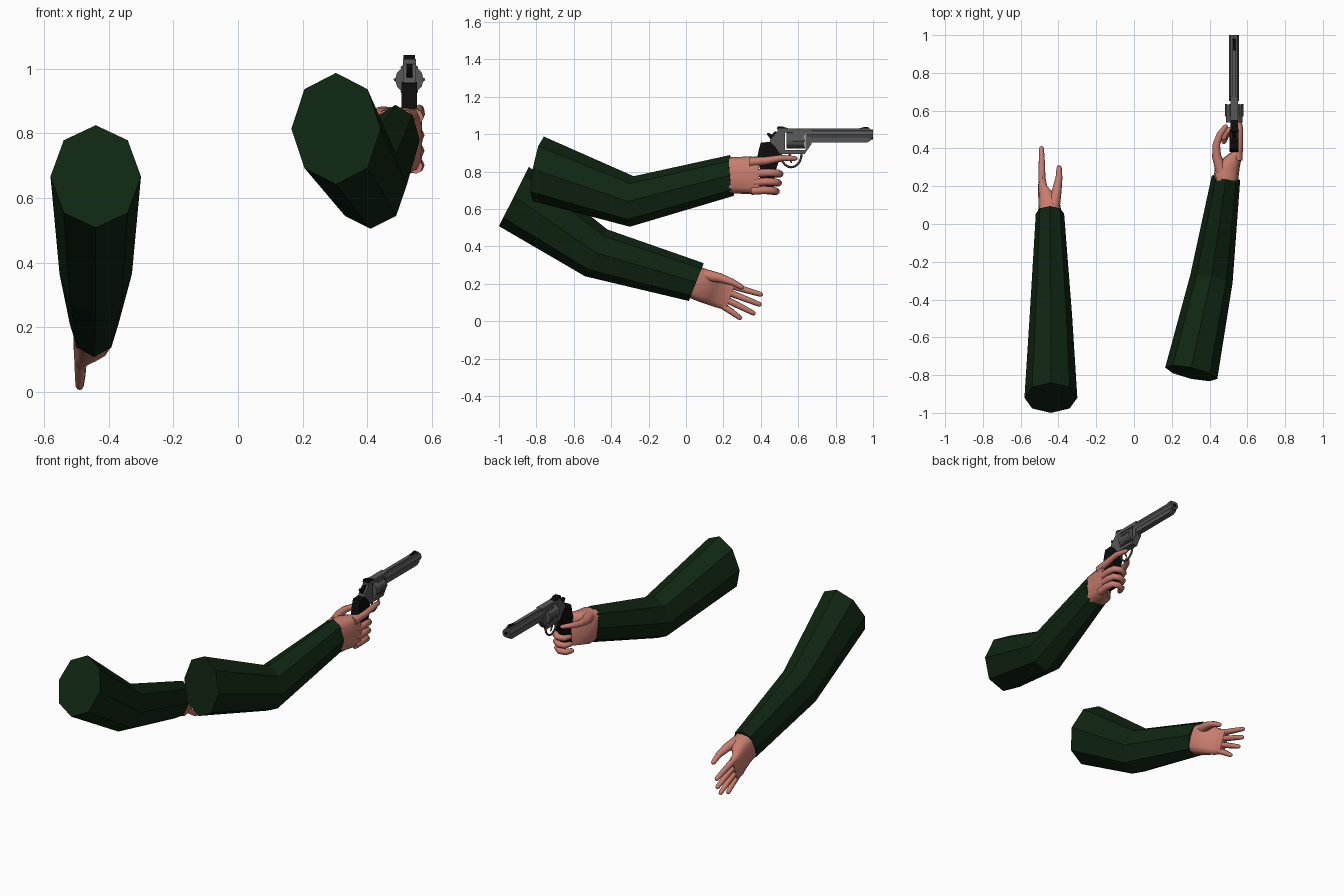
import bpy, bmesh, math
from mathutils import Vector as V

if "Cube" in bpy.data.objects:
    bpy.data.objects.remove(bpy.data.objects["Cube"], do_unlink=True)


def material(name, r, g, b):
    m = bpy.data.materials.new(name)
    m.use_nodes = True
    m.diffuse_color = (r, g, b, 1)
    m.node_tree.nodes["Principled BSDF"].inputs["Base Color"].default_value = (r, g, b, 1)
    return m


GREEN = material("dark green cloth", 0.005, 0.019, 0.006)
SKIN = material("skin", 0.58, 0.205, 0.155)
STEEL = material("gun steel", 0.095, 0.095, 0.098)
BLACK = material("black", 0.004, 0.004, 0.004)


def skin(name, rings, mat, smooth=False):
    """Bridge a list of equal rings and cap both ends."""
    bm = bmesh.new()
    loops = [[bm.verts.new(p) for p in ring] for ring in rings]
    n = len(loops[0])
    for a, b in zip(loops, loops[1:]):
        for i in range(n):
            j = (i + 1) % n
            bm.faces.new((a[i], a[j], b[j], b[i]))
    bm.faces.new(loops[0])
    bm.faces.new(loops[-1])
    bmesh.ops.recalc_face_normals(bm, faces=bm.faces)
    me = bpy.data.meshes.new(name)
    bm.to_mesh(me)
    bm.free()
    me.materials.append(mat)
    if smooth:
        me.shade_smooth()
        me.set_sharp_from_angle(angle=math.radians(50))
    ob = bpy.data.objects.new(name, me)
    bpy.context.collection.objects.link(ob)
    return ob


def ellipse(c, side, up, n=8, power=1.0):
    """Ring round c; a power below 1 makes it boxier."""
    pts = []
    for i in range(n):
        a = math.tau * i / n
        s, t = (math.copysign(abs(f) ** power, f) for f in (math.cos(a), math.sin(a)))
        pts.append(V(c) + V(side) * s + V(up) * t)
    return pts


def tube(name, path, radii, mat, n=8, tip=True, smooth=True):
    """Round tube along a path, with an optional rounded tip."""
    path, radii = [V(p) for p in path], list(radii)
    if tip:
        d = (path[-1] - path[-2]).normalized()
        r = radii[-1]
        path[-1] -= d * r
        path += [path[-1] + d * r * 0.7, path[-1] + d * r]
        radii += [r * 0.75, r * 0.35]
    rings, side = [], None
    for i, p in enumerate(path):
        t = (path[min(i + 1, len(path) - 1)] - path[max(i - 1, 0)]).normalized()
        if side is None:
            side = t.orthogonal()
        side = (side - t * side.dot(t)).normalized()
        rings.append(ellipse(p, side * radii[i], t.cross(side) * radii[i], n))
    return skin(name, rings, mat, smooth)


def prism(name, profile, x, half, mat):
    """Side profile in (y, z), given thickness about x."""
    return skin(name, [[(x + s * half, y, z) for y, z in profile] for s in (-1, 1)], mat)


def box(name, y0, y1, z0, z1, half, mat):
    return prism(name, [(y0, z0), (y1, z0), (y1, z1), (y0, z1)], GX, half, mat)


# Sleeves: eight-sided, bent at the elbow (x, top, bottom, half width, yaw shift)
def sleeve(name, sections):
    rings = []
    for x, (ty, tz), (by, bz), w, yaw in sections:
        c = ((ty + by) / 2, (tz + bz) / 2)
        rings.append(ellipse((x, *c), (w, -yaw, 0), (0, ty - c[0], tz - c[1])))
    skin(name, rings, GREEN)


sleeve("open_arm_sleeve", [
    (-0.44, (-0.84, 0.825), (-1.0, 0.508), 0.14, 0),
    (-0.44, (-0.42, 0.49), (-0.54, 0.24), 0.112, 0),
    (-0.445, (0.095, 0.31), (0.015, 0.108), 0.075, 0)])
sleeve("gun_arm_sleeve", [
    (0.303, (-0.76, 0.987), (-0.82, 0.642), 0.138, 0.03),
    (0.41, (-0.28, 0.775), (-0.30, 0.505), 0.112, 0.02),
    (0.487, (0.235, 0.888), (0.255, 0.67), 0.075, 0.012)])

# Open hand, laid out along its own tilted axis
ALONG, ACROSS, WRIST = V((0, 0.93, -0.36)), V((0, 0.36, 0.93)), V((0, 0.055, 0.21))


def hand(u, v, x):
    return WRIST + ALONG * u + ACROSS * v + V((x, 0, 0))


skin("open_palm", [
    ellipse(hand(u, v, x), (w, 0, 0), ACROSS * h, 12, 0.65)
    for u, v, x, w, h in [
        (-0.02, -0.005, -0.445, 0.064, 0.088), (0.05, -0.005, -0.448, 0.058, 0.089),
        (0.10, -0.006, -0.465, 0.042, 0.086), (0.14, -0.010, -0.483, 0.026, 0.080),
        (0.20, -0.008, -0.487, 0.018, 0.076)]], SKIN, True)

fingers = [("index", 0.047, 0.063, 0.358), ("middle", 0.010, 0.010, 0.370),
           ("ring", -0.028, -0.047, 0.358), ("little", -0.064, -0.098, 0.298)]
for name, v0, v1, end in fingers:
    mid = (0.17 + end) / 2
    tube("open_" + name + "_finger",
         [hand(0.16, v0, -0.487), hand(mid, (v0 + v1) / 2, -0.488), hand(end, v1, -0.490)],
         (0.019, 0.0165, 0.013), SKIN)
tube("open_thumb", [hand(0.03, 0.050, -0.425), hand(0.11, 0.066, -0.408),
                    hand(0.18, 0.068, -0.397), hand(0.25, 0.060, -0.396)],
     (0.034, 0.025, 0.018, 0.014), SKIN)

# Gripping hand
skin("grip_palm", [
    ellipse((x, y, z), (w, 0, 0), (0, 0, h), 12, 0.6)
    for x, y, z, w, h in [
        (0.487, 0.23, 0.78, 0.064, 0.097), (0.493, 0.30, 0.78, 0.067, 0.099),
        (0.522, 0.35, 0.78, 0.047, 0.100), (0.548, 0.39, 0.777, 0.022, 0.096)]],
    SKIN, True)
for name, z, reach in [("middle", 0.79, 0.0), ("ring", 0.742, -0.008), ("little", 0.697, -0.02)]:
    tube("grip_" + name + "_finger",
         [(x, y + reach, z + dz) for x, y, dz in [
             (0.550, 0.37, 0), (0.556, 0.44, 0.004), (0.553, 0.485, 0.002),
             (0.525, 0.503, -0.003), (0.490, 0.492, -0.005), (0.470, 0.445, -0.006)]],
         (0.022, 0.021, 0.020, 0.019, 0.018, 0.015), SKIN)
tube("grip_index_finger", [(0.548, 0.34, 0.85), (0.557, 0.43, 0.858),
                           (0.560, 0.51, 0.872), (0.548, 0.595, 0.870)],
     (0.026, 0.021, 0.017, 0.013), SKIN)
tube("grip_thumb", [(0.465, 0.28, 0.845), (0.437, 0.36, 0.855), (0.436, 0.42, 0.862),
                    (0.455, 0.475, 0.866), (0.492, 0.525, 0.866)],
     (0.034, 0.024, 0.020, 0.017, 0.013), SKIN)

# Revolver frame with an open window for the cylinder
GX = 0.53
prism("frame", [(0.44, 0.93), (0.45, 0.97), (0.47, 0.995), (0.495, 1.02), (0.53, 1.02),
                (0.53, 0.915), (0.64, 0.915), (0.64, 1.02), (0.67, 1.02),
                (0.67, 0.945), (0.635, 0.895), (0.49, 0.895)], GX, 0.02, STEEL)
box("top_strap", 0.49, 0.675, 1.01, 1.03, 0.02, STEEL)


def barrel_part(name, y0, y1, z, r, n, mat):
    skin(name, [ellipse((GX, y, z), (r, 0, 0), (0, 0, r), n) for y in (y0, y1)], mat)


barrel_part("cylinder", 0.537, 0.633, 0.966, 0.044, 12, STEEL)
for i in range(6):  # flutes
    a = math.tau * i / 6
    c = V((GX + 0.043 * math.cos(a), 0, 0.966 + 0.043 * math.sin(a)))
    tube("cylinder_flute", [c + V((0, y, 0)) for y in (0.57, 0.635)], (0.006, 0.006),
         STEEL, 6, False)
barrel_part("barrel", 0.65, 1.0, 0.998, 0.026, 8, STEEL)
barrel_part("muzzle_hole", 0.995, 1.001, 0.998, 0.013, 8, BLACK)
prism("under_lug", [(0.66, 0.956), (0.97, 0.956), (0.99, 0.968), (0.99, 0.985), (0.66, 0.985)],
      GX, 0.017, STEEL)
box("barrel_rib", 0.66, 0.985, 1.015, 1.029, 0.011, STEEL)

# Sights, hammer, trigger and guard
prism("front_sight", [(0.915, 1.028), (0.955, 1.038), (0.975, 1.038), (0.98, 1.028)],
      GX, 0.007, BLACK)
prism("rear_sight", [(0.485, 1.028), (0.49, 1.042), (0.51, 1.042), (0.55, 1.03)],
      GX, 0.018, BLACK)
prism("hammer", [(0.47, 0.96), (0.45, 0.975), (0.432, 1.0), (0.438, 1.008), (0.46, 0.998),
                 (0.475, 1.015), (0.495, 1.01), (0.50, 0.97)], GX, 0.009, BLACK)
guard = [(GX, 0.562 + 0.056 * math.cos(a), 0.895 + 0.072 * math.sin(a))
         for a in (math.pi * (1 + i / 10) for i in range(11))]
tube("trigger_guard", guard, [0.006] * 11, STEEL, 6, False)
tube("trigger", [(GX, 0.555, 0.90), (GX, 0.552, 0.87), (GX, 0.565, 0.845)],
     (0.007, 0.006, 0.004), STEEL, 6)

# Handle
prism("handle", [(0.40, 0.955), (0.45, 0.958), (0.475, 0.935), (0.50, 0.90), (0.495, 0.85),
                 (0.475, 0.79), (0.465, 0.70), (0.39, 0.70), (0.40, 0.80), (0.38, 0.87),
                 (0.39, 0.92)], GX, 0.024, BLACK)
